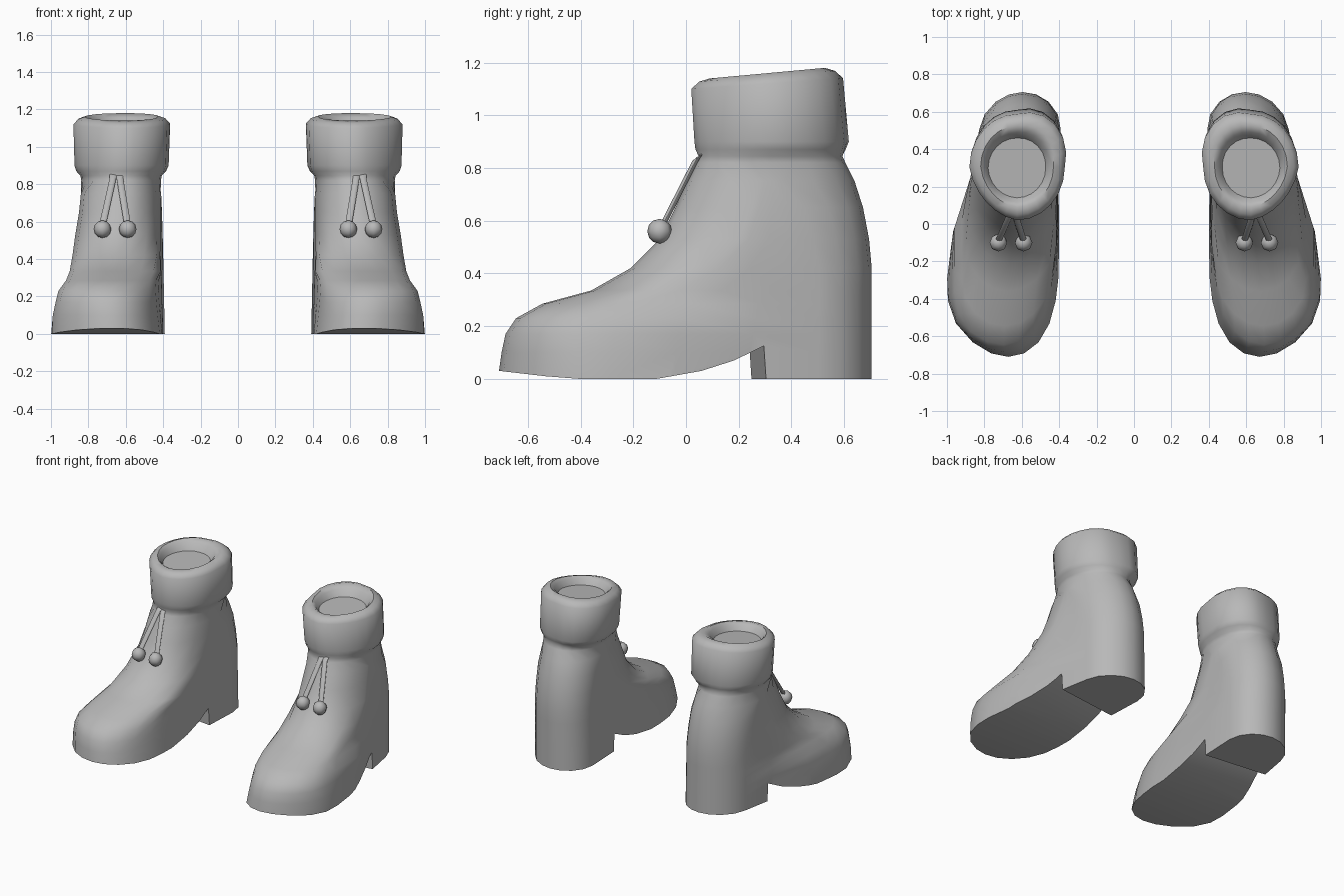
import bpy
import bmesh
import math
from mathutils import Vector

if "Cube" in bpy.data.objects:
    bpy.data.objects.remove(bpy.data.objects["Cube"])

# Single plain grey
grey = bpy.data.materials.new("plain_grey")
grey.use_nodes = True
colour = (0.48, 0.48, 0.48, 1)
grey.diffuse_color = colour
grey.node_tree.nodes["Principled BSDF"].inputs["Base Color"].default_value = colour


def make_object(name, bm):
    bmesh.ops.recalc_face_normals(bm, faces=bm.faces[:])
    mesh = bpy.data.meshes.new(name)
    bm.to_mesh(mesh)
    bm.free()
    mesh.materials.append(grey)
    obj = bpy.data.objects.new(name, mesh)
    bpy.context.collection.objects.link(obj)
    return obj


def activate(obj):
    bpy.ops.object.select_all(action='DESELECT')
    obj.select_set(True)
    bpy.context.view_layer.objects.active = obj


def finish(obj, angle):
    """Smooth the part and mirror it for the other boot."""
    activate(obj)
    bpy.ops.object.shade_smooth_by_angle(angle=math.radians(angle))
    obj.modifiers.new("other_boot", 'MIRROR')


def loft(bm, rings):
    """Skin rings and close both ends with strips of quads."""
    loops = [[bm.verts.new(p) for p in ring] for ring in rings]
    n = len(loops[0])
    for a, b in zip(loops, loops[1:]):
        for i in range(n):
            j = (i + 1) % n
            bm.faces.new((a[i], a[j], b[j], b[i]))
    for end in (loops[0], loops[-1]):
        for i in range(n // 2):
            corners = [end[i], end[i + 1], end[n - i - 1], end[(n - i) % n]]
            bm.faces.new(list(dict.fromkeys(corners)))


def interpolate(table, y):
    if y <= table[0][0]:
        return table[0][1]
    for (y0, v0), (y1, v1) in zip(table, table[1:]):
        if y <= y1:
            return v0 + (v1 - v0) * (y - y0) / (y1 - y0)
    return table[-1][1]


# Plan outline of the foot: y, x
OUTER = [(-.71, .925), (-.58, .965), (-.45, .993), (-.3, 1), (-.05, .97), (.2, .89),
         (.31, .855), (.45, .835), (.71, .8)]
INNER = [(-.71, .42), (-.5, .43), (-.3, .405), (-.1, .395), (.1, .41), (.4, .395), (.71, .385)]


def boot_ring(z, front, back, cap, round_front, round_back):
    """Horizontal section of the boot with rounded toe and heel ends."""
    quarter = [math.radians(a) for a in (0, 20, 42, 66, 90)]
    stations = [(front + round_front * (1 - math.cos(q)), math.sin(q)) for q in quarter]
    rear = [(back - round_back * (1 - math.cos(q)), math.sin(q)) for q in reversed(quarter)]
    y0, y1 = stations[-1][0], rear[0][0]
    stations += [(y0 + (y1 - y0) * t, 1) for t in (.13, .4, .72)] + rear
    inner, outer = [], []
    for y, w in stations:
        xo = min(interpolate(OUTER, y), cap)
        xi = interpolate(INNER, y) + .02 * z + .1 * z * max(0, min(1, -y / .3))
        mid, half = (xo + xi) / 2, (xo - xi) / 2 * w
        h = z if z > 0 else max(0, .03 * (-.45 - y) / .26)
        inner.append((mid - half, y, h))
        outer.append((mid + half, y, h))
    return inner + outer[-2:0:-1]


def cuff_ring(zf, zb, yf, yb, xi, xo, skew, sides=24):
    """Tilted oval, fuller at the inner back and flatter at the outer front."""
    ring = []
    for i in range(sides):
        a = math.tau * i / sides
        diagonal = max(0, -math.sin(2 * a))
        r = 1 + skew * diagonal * (1 if a < math.pi else -.6)
        t = .5 - math.cos(a) * r / 2
        ring.append(((xi + xo) / 2 - (xo - xi) / 2 * math.sin(a) * r,
                     yf + (yb - yf) * t, zf + (zb - zf) * t))
    return ring


# Boot body: z, front y, back y, outer limit, front rounding, back rounding
LEVELS = [
    (0, -.71, .705, 1, .3, .2),
    (.1, -.70, .705, .99, .3, .2),
    (.17, -.685, .705, .975, .3, .2),
    (.23, -.645, .705, .96, .28, .2),
    (.285, -.545, .705, .92, .25, .2),
    (.335, -.36, .705, .9, .25, .2),
    (.42, -.21, .705, .885, .28, .2),
    (.53, -.1, .695, .87, .3, .21),
    (.65, -.04, .672, .85, .29, .22),
    (.75, .005, .64, .84, .28, .26),
]

# Ankle pinch, padded cuff and sunken top:
# front z, back z, front y, back y, inner x, outer x, skew
CUFF = [
    (.82, .82, .04, .605, .412, .838, .03),
    (.845, .845, .048, .594, .408, .842, .05),
    (.87, .87, .036, .602, .388, .865, .1),
    (.9, .9, .032, .61, .378, .874, .13),
    (1.1, 1.14, .02, .588, .37, .88, .13),
    (1.128, 1.168, .05, .56, .395, .855, .12),
    (1.14, 1.18, .09, .525, .43, .82, .09),
    (1.125, 1.158, .115, .49, .452, .798, .05),
    (1.09, 1.11, .14, .46, .472, .78, .03),
]
bm = bmesh.new()
loft(bm, [boot_ring(*level) for level in LEVELS] + [cuff_ring(*level) for level in CUFF])
boots = make_object("boots", bm)

# Arch cut away between the sole and the slanted heel front
ARCH = [(-.13, -.001), (.05, .03), (.18, .07), (.295, .125), (.31, -.1), (-.13, -.1)]
bm = bmesh.new()
sides = [[bm.verts.new((x, y + (x - .86) * .12, z)) for y, z in ARCH] for x in (.2, 1.2)]
for side in sides:
    bm.faces.new(side)
for i in range(len(ARCH)):
    j = (i + 1) % len(ARCH)
    bm.faces.new((sides[0][i], sides[0][j], sides[1][j], sides[1][i]))
cutter = make_object("arch_cutter", bm)
cutter.hide_render = True
cut = boots.modifiers.new("arch", 'BOOLEAN')
cut.operation = 'DIFFERENCE'
cut.solver = 'EXACT'
cut.object = cutter
activate(boots)
bpy.ops.object.modifier_apply(modifier=cut.name)
bpy.data.objects.remove(cutter)
finish(boots, 52)

# Laces with a bobble on each end
for side, top_x, end_x in (("inner", .632, .59), ("outer", .668, .725)):
    path = [Vector((top_x, .07, .86)), Vector((top_x, .04, .835)), Vector((end_x, -.09, .58))]
    bm = bmesh.new()
    rings = []
    for p in path:
        rings.append([p + .018 * Vector((math.cos(a), math.sin(a) * .9, math.sin(a) * .45))
                      for a in (math.tau * k / 8 for k in range(8))])
    loft(bm, rings)
    finish(make_object(side + "_laces", bm), 60)

    bm = bmesh.new()
    bmesh.ops.create_uvsphere(bm, u_segments=8, v_segments=6, radius=.047)
    bmesh.ops.translate(bm, verts=bm.verts[:], vec=(end_x, -.1, .56))
    finish(make_object(side + "_bobbles", bm), 60)
